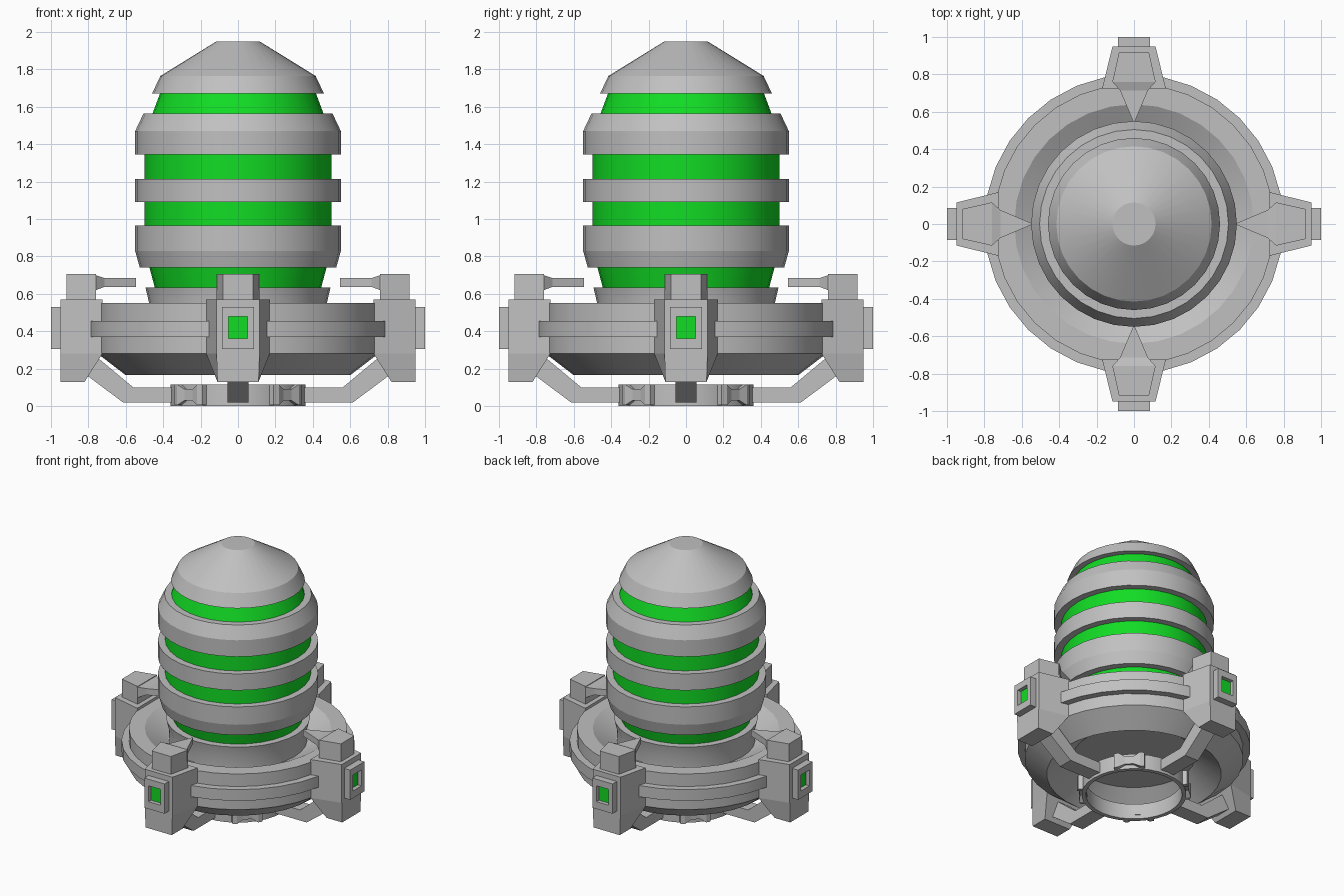
import bpy, bmesh, math
from mathutils import Matrix

if "Cube" in bpy.data.objects:
    bpy.data.objects.remove(bpy.data.objects["Cube"])


def material(name, rgb):
    m = bpy.data.materials.new(name)
    m.diffuse_color = (*rgb, 1)
    m.use_nodes = True
    m.node_tree.nodes["Principled BSDF"].inputs["Base Color"].default_value = m.diffuse_color
    return m


GREY = material("light grey metal", (0.53, 0.53, 0.53))
GREEN = material("glowing green", (0.006, 0.72, 0.018))
SIDES = 32


def finish(name, bm, mats, angle=0.0):
    bmesh.ops.recalc_face_normals(bm, faces=bm.faces[:])
    me = bpy.data.meshes.new(name)
    bm.to_mesh(me)
    bm.free()
    for m in mats:
        me.materials.append(m)
    ob = bpy.data.objects.new(name, me)
    bpy.context.collection.objects.link(ob)
    if angle:
        bpy.ops.object.select_all(action='DESELECT')
        ob.select_set(True)
        bpy.context.view_layer.objects.active = ob
        bpy.ops.object.shade_smooth_by_angle(angle=math.radians(angle))
    return ob


def lathe(name, profile, mat=GREY, closed=False):
    """Revolve (radius, z) points; open profiles get flat end caps."""
    bm = bmesh.new()
    rings = []
    for r, z in profile:
        rings.append([bm.verts.new((r * math.cos(a), r * math.sin(a), z))
                      for a in (2 * math.pi * i / SIDES for i in range(SIDES))])
    pairs = list(zip(rings, rings[1:]))
    if closed:
        pairs.append((rings[-1], rings[0]))
    else:
        bm.faces.new(rings[0])
        bm.faces.new(rings[-1])
    for a, b in pairs:
        for i in range(SIDES):
            j = (i + 1) % SIDES
            bm.faces.new((a[i], a[j], b[j], b[i]))
    return finish(name, bm, [mat], 14)


def loft(name, sections, turn, end_mat=None):
    """Skin matching point loops, turned about z; the last cap may be coloured."""
    bm = bmesh.new()
    loops = [[bm.verts.new(p) for p in s] for s in sections]
    n = len(loops[0])
    for a, b in zip(loops, loops[1:]):
        for i in range(n):
            j = (i + 1) % n
            bm.faces.new((a[i], a[j], b[j], b[i]))
    bm.faces.new(loops[0])
    end = bm.faces.new(loops[-1])
    if end_mat:
        end.material_index = 1
    bm.transform(Matrix.Rotation(turn, 4, 'Z'))
    return finish(name, bm, [GREY] + ([end_mat] if end_mat else []))


def rect_x(x, hw, z0, z1):
    return [(x, -hw, z0), (x, hw, z0), (x, hw, z1), (x, -hw, z1)]


def rect_y(y, x0, x1, z0, z1):
    return [(x0, y, z0), (x1, y, z0), (x1, y, z1), (x0, y, z1)]


def plan(x0, w0, x1, w1, z):
    return [(x0, -w0, z), (x1, -w1, z), (x1, w1, z), (x0, w0, z)]


# Tank: green core with metal hoops and a conical cap
lathe("green_core", [(0.425, 0.56), (0.5, 0.84), (0.5, 1.45), (0.41, 1.69)], GREEN)
lathe("collar", [(0.475, 0.45), (0.475, 0.55), (0.495, 0.635), (0.42, 0.635), (0.42, 0.45)], closed=True)
lathe("lower_hoop", [(0.46, 0.74), (0.525, 0.74), (0.55, 0.83), (0.55, 0.965), (0.46, 0.965)], closed=True)
lathe("middle_hoop", [(0.46, 1.09), (0.55, 1.09), (0.55, 1.215), (0.46, 1.215)], closed=True)
lathe("upper_hoop", [(0.46, 1.345), (0.55, 1.345), (0.55, 1.47), (0.505, 1.565), (0.44, 1.565)], closed=True)
lathe("cap", [(0.46, 1.67), (0.415, 1.765), (0.115, 1.95)])

# Base drum, dished above and below, with a raised band
lathe("base_drum", [(0.42, 0.30), (0.60, 0.165), (0.75, 0.28), (0.75, 0.37), (0.80, 0.37),
                    (0.80, 0.455), (0.75, 0.455), (0.75, 0.55), (0.64, 0.55), (0.48, 0.46)])

# Open ring on the ground
lathe("foot_ring", [(0.36, 0), (0.36, 0.115), (0.33, 0.115), (0.33, 0)], closed=True)

for k in range(4):
    t = k * math.pi / 2
    # Bracket gripping the drum
    loft(f"bracket_{k}", [plan(0.82, 0.11, 0.95, 0.11, 0.13),
                          plan(0.725, 0.17, 0.95, 0.115, 0.28),
                          plan(0.725, 0.17, 0.95, 0.115, 0.57)], t)
    # Block on the bracket and its pointed finger
    loft(f"bracket_block_{k}", [plan(0.76, 0.115, 0.918, 0.08, 0.56),
                                plan(0.76, 0.115, 0.918, 0.08, 0.705)], t)
    loft(f"finger_{k}", [rect_x(0.77, 0.115, 0.62, 0.70), rect_x(0.76, 0.115, 0.62, 0.70),
                         rect_x(0.715, 0.075, 0.637, 0.685),
                         rect_x(0.545, 0.003, 0.637, 0.685)], t)
    # Window frame with a sunken green pane
    loft(f"window_{k}", [rect_x(0.94, 0.085, 0.305, 0.53), rect_x(1.0, 0.085, 0.305, 0.53),
                         rect_x(1.0, 0.05, 0.36, 0.48), rect_x(0.97, 0.05, 0.36, 0.48)], t, GREEN)
    # Bent arm from bracket to foot ring
    loft(f"arm_{k}", [rect_x(0.345, 0.057, 0.02, 0.10),
                      [(0.615, -0.057, 0.02), (0.615, 0.057, 0.02),
                       (0.56, 0.057, 0.10), (0.56, -0.057, 0.10)],
                      [(0.85, -0.057, 0.195), (0.85, 0.057, 0.195),
                       (0.74, 0.057, 0.25), (0.74, -0.057, 0.25)]], t)
    # Bow-tie clamp on the ring between arms
    loft(f"clamp_{k}", [rect_y(y, 0.325, x, 0.06 - h, 0.06 + h) for y, x, h in
                        ((-0.105, 0.375, 0.055), (-0.075, 0.385, 0.055), (-0.03, 0.375, 0.03),
                         (0.03, 0.375, 0.03), (0.075, 0.385, 0.055), (0.105, 0.375, 0.055))],
         t + math.pi / 4)
